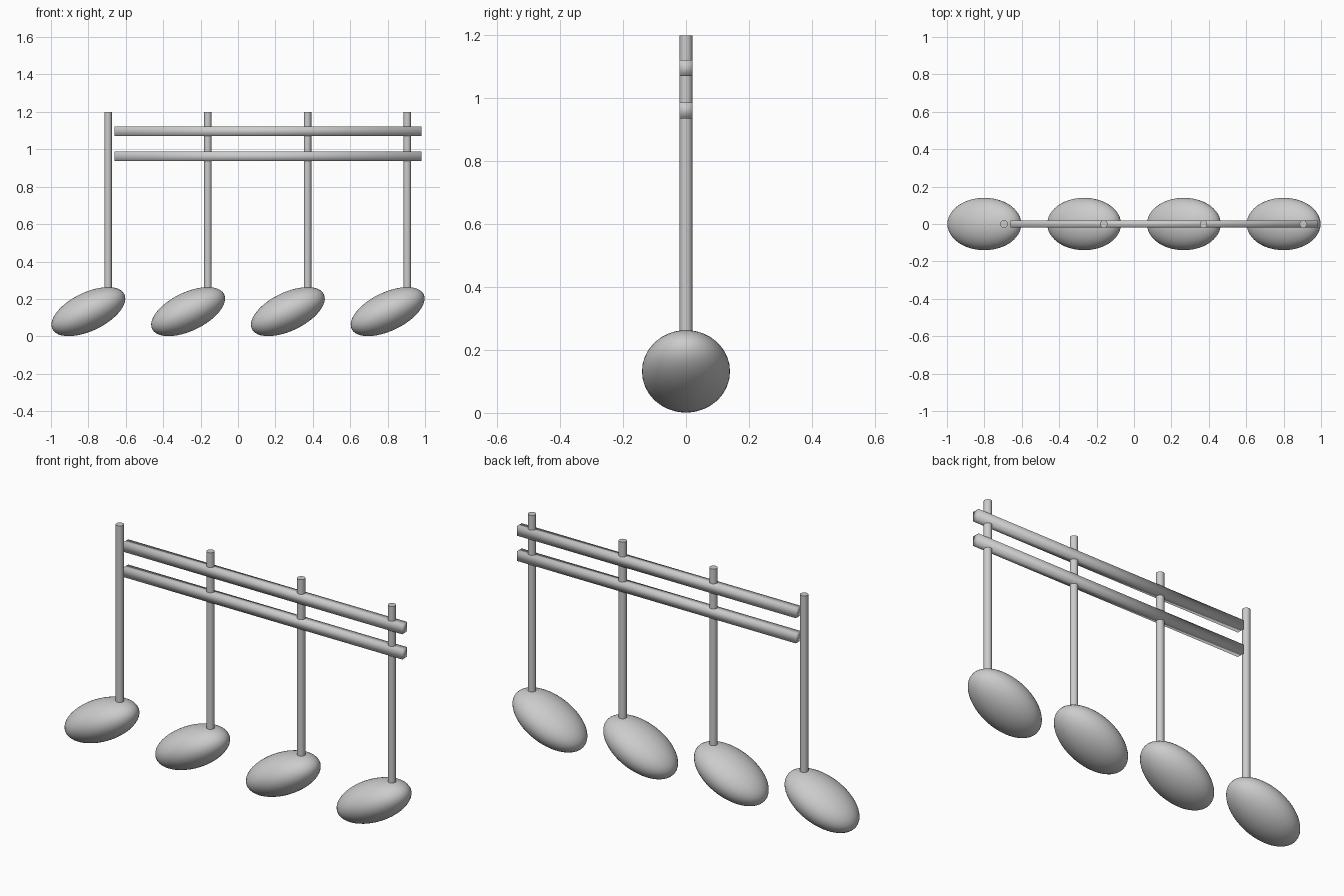
import bpy
from math import radians

if "Cube" in bpy.data.objects:
    bpy.data.objects.remove(bpy.data.objects["Cube"])

HEAD_X = [-0.8 + i * 1.6 / 3 for i in range(4)]
STEM_TOP = 1.2


def finish(name, scale=None):
    obj = bpy.context.object
    obj.name = name
    if scale:
        obj.scale = scale
    bpy.ops.object.transform_apply(location=False, rotation=True, scale=True)
    return obj


# Four notes: a tilted oval head with a thin upright stem
for i, x in enumerate(HEAD_X, 1):
    bpy.ops.mesh.primitive_uv_sphere_add(segments=48, ring_count=24, radius=1,
                                         location=(x, 0, 0.132),
                                         rotation=(0, radians(-25.8), 0))
    finish(f"note_head_{i}", (0.2137, 0.14, 0.1025))
    bpy.ops.object.shade_smooth()

    bottom = 0.15
    bpy.ops.mesh.primitive_cylinder_add(vertices=32, radius=0.02,
                                        depth=STEM_TOP - bottom,
                                        location=(x + 0.105, 0, (STEM_TOP + bottom) / 2))
    finish(f"note_stem_{i}")
    bpy.ops.object.shade_smooth_by_angle(angle=radians(35))

# Two horizontal beams, softly shaded square bars
for name, z in (("upper_beam", 1.096), ("lower_beam", 0.962)):
    bpy.ops.mesh.primitive_cube_add(size=1, location=(0.16, 0, z))
    finish(name, (1.64, 0.04, 0.051))
    bpy.ops.object.shade_smooth()
